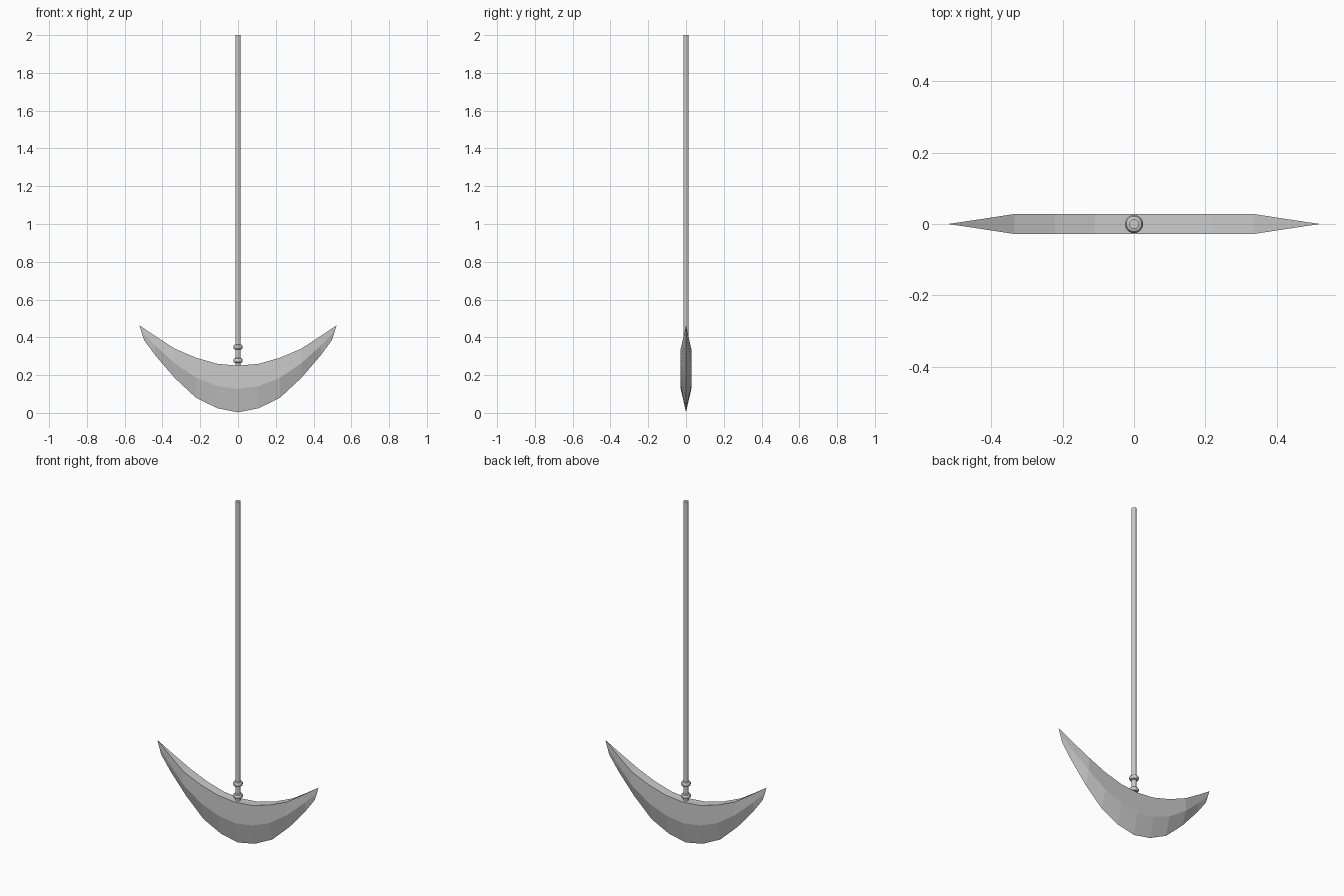
import bpy, bmesh, math

if "Cube" in bpy.data.objects:
    bpy.data.objects.remove(bpy.data.objects["Cube"])


def make_object(name, bm):
    bmesh.ops.recalc_face_normals(bm, faces=bm.faces)
    mesh = bpy.data.meshes.new(name)
    bm.to_mesh(mesh)
    bm.free()
    obj = bpy.data.objects.new(name, mesh)
    bpy.context.collection.objects.link(obj)
    return obj


def lathe(name, profile, sides):
    bm = bmesh.new()
    rings = []
    for r, z in profile:
        rings.append([bm.verts.new((r * math.cos(math.tau * (i + 0.5) / sides),
                                    r * math.sin(math.tau * (i + 0.5) / sides), z))
                      for i in range(sides)])
    for a, b in zip(rings, rings[1:]):
        for i in range(sides):
            j = (i + 1) % sides
            bm.faces.new((a[i], a[j], b[j], b[i]))
    bm.faces.new(rings[0])
    bm.faces.new(rings[-1])
    return make_object(name, bm)


# Crescent blade: stations of x, top z, cutting edge z, half thickness
half = [(0.11, 0.26, 0.025, 0.028), (0.222, 0.292, 0.08, 0.028),
        (0.335, 0.34, 0.185, 0.028), (0.44, 0.408, 0.307, 0.012),
        (0.497, 0.447, 0.385, 0.0035)]
stations = ([(-x, t, b, h) for x, t, b, h in reversed(half)]
            + [(0, 0.25, 0.003, 0.028)] + half)
bm = bmesh.new()
sections = []
for x, top, edge, h in stations:
    mid = (top + edge) / 2
    sections.append([bm.verts.new((x, y, z)) for y, z in
                     ((-h, top), (-h, mid), (0, edge), (h, mid), (h, top))])
for a, b in zip(sections, sections[1:]):
    for i in range(5):
        j = (i + 1) % 5
        bm.faces.new((a[i], a[j], b[j], b[i]))
# Pointed horn tips
for section, side in ((sections[0], -1), (sections[-1], 1)):
    tip = bm.verts.new((side * 0.522, 0, 0.463))
    for i in range(5):
        bm.faces.new((section[i], section[(i + 1) % 5], tip))
make_object("crescent_blade", bm)

# Long hanging rod
lathe("rod", [(0.014, 0.235), (0.014, 2.0)], 12)

# Two collars near the blade
for name, z in (("upper_collar", 0.349), ("lower_collar", 0.277)):
    lathe(name, [(0.013, z - 0.014), (0.022, z - 0.011), (0.026, z - 0.004),
                 (0.026, z + 0.004), (0.022, z + 0.011), (0.013, z + 0.014)], 12)
